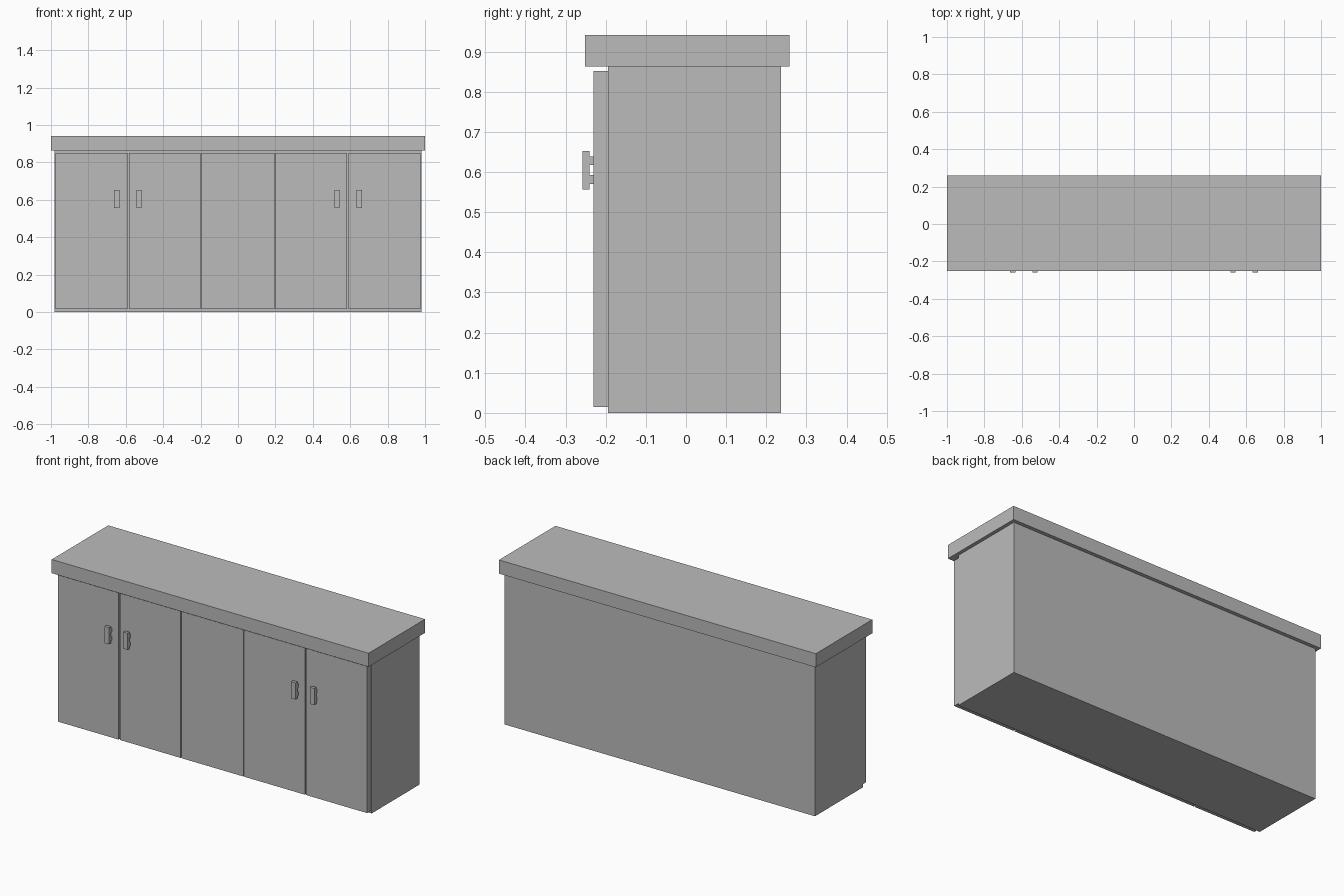
import bpy
import bmesh
from mathutils import Vector

cube = bpy.data.objects.get("Cube")
if cube:
    bpy.data.objects.remove(cube, do_unlink=True)

grey = bpy.data.materials.new("plain_grey")
grey.use_nodes = True
colour = (0.5, 0.5, 0.5, 1)
grey.diffuse_color = colour
grey.node_tree.nodes["Principled BSDF"].inputs["Base Color"].default_value = colour


def make_boxes(name, boxes):
    """One object from boxes given as (low, high) ranges on x, y and z."""
    bm = bmesh.new()
    for ranges in boxes:
        verts = bmesh.ops.create_cube(bm, size=1)["verts"]
        low = Vector(r[0] for r in ranges)
        high = Vector(r[1] for r in ranges)
        bmesh.ops.scale(bm, vec=high - low, verts=verts)
        bmesh.ops.translate(bm, vec=(low + high) / 2, verts=verts)
    mesh = bpy.data.meshes.new(name)
    bm.to_mesh(mesh)
    bm.free()
    mesh.materials.append(grey)
    obj = bpy.data.objects.new(name, mesh)
    bpy.context.collection.objects.link(obj)
    return obj


# Cabinet body and overhanging worktop
make_boxes("cabinet_body", [((-0.98, 0.98), (-0.194, 0.237), (0, 0.863))])
make_boxes("worktop", [((-1, 1), (-0.251, 0.258), (0.863, 0.941))])

# Five front panels with narrow gaps between them
door_y, door_z = (-0.231, -0.194), (0.015, 0.851)
make_boxes("centre_panel", [((-0.195, 0.195), door_y, door_z)])
for side, sign in (("left", 1), ("right", -1)):
    for place, inner, outer in (("inner", 0.2, 0.584), ("outer", 0.592, 0.976)):
        span = sorted((sign * inner, sign * outer))
        make_boxes(f"{side}_{place}_door", [(span, door_y, door_z)])

    # Upright bar handles on two short posts, either side of the door gap
    for place, x in (("inner", 0.53), ("outer", 0.648)):
        width = (sign * x - 0.014, sign * x + 0.014)
        post_y = (-0.24, -0.231)
        make_boxes(f"{side}_{place}_handle", [
            (width, (-0.258, -0.24), (0.557, 0.652)),
            (width, post_y, (0.57, 0.592)),
            (width, post_y, (0.617, 0.639)),
        ])
